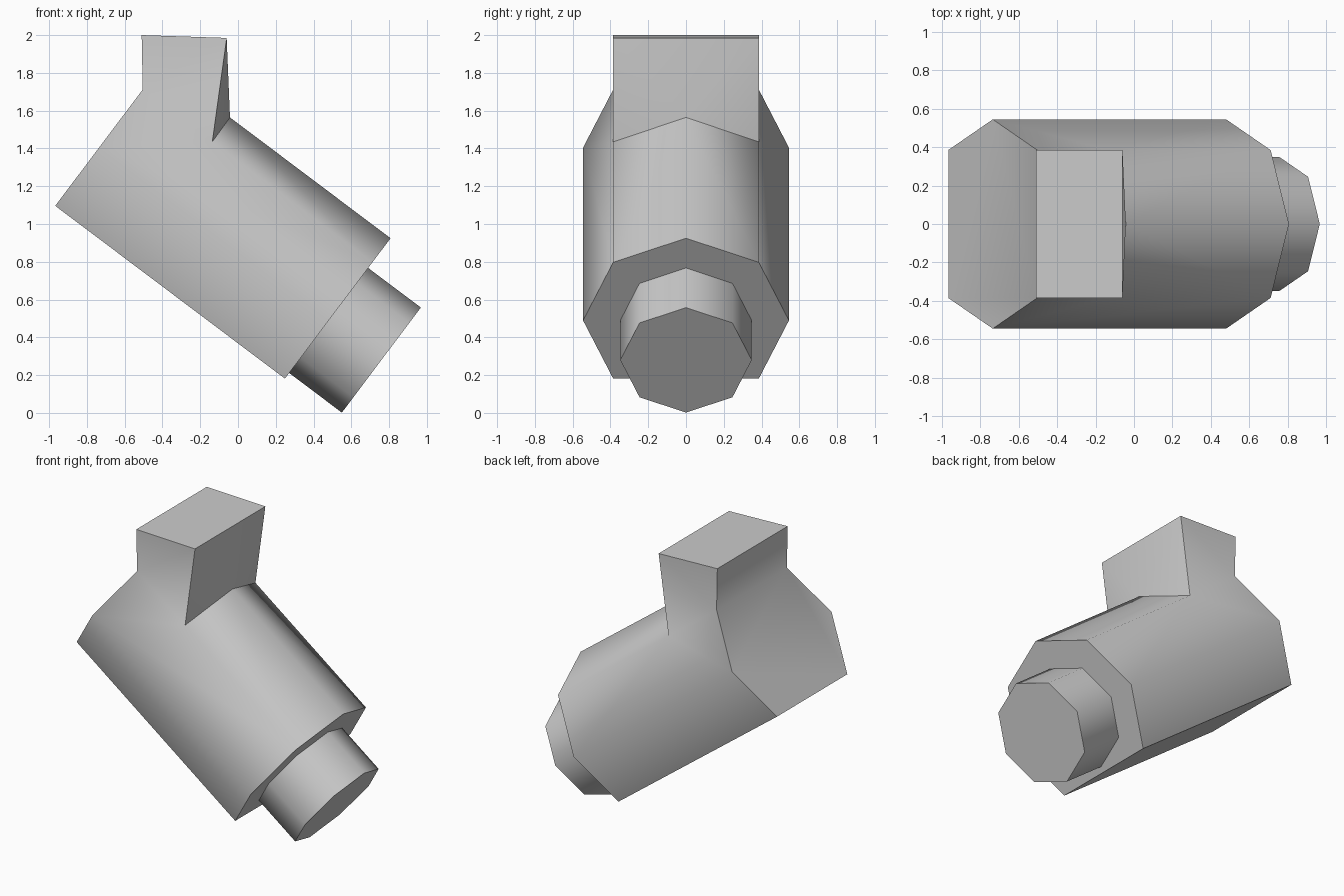
import bpy, bmesh, math
from mathutils import Vector

if "Cube" in bpy.data.objects:
    bpy.data.objects.remove(bpy.data.objects["Cube"], do_unlink=True)

grey = bpy.data.materials.new("plain grey")
grey.use_nodes = True
grey.diffuse_color = (0.6, 0.6, 0.6, 1)
grey.node_tree.nodes["Principled BSDF"].inputs["Base Color"].default_value = (0.6, 0.6, 0.6, 1)

# Tilted barrel frame: along the axis, across (y), and up from the axis
AXIS = Vector((0.799, 0, -0.601))
UP = Vector((0.601, 0, 0.799))
START = Vector((-0.736, 0, 1.404))
LENGTH, RADIUS = 1.522, 0.545
DIAG = RADIUS * math.sqrt(0.5)


def at(along, across, up):
    return START + AXIS * along + UP * up + Vector((0, across, 0))


def finish(name, bm):
    bmesh.ops.recalc_face_normals(bm, faces=bm.faces[:])
    mesh = bpy.data.meshes.new(name)
    bm.to_mesh(mesh)
    bm.free()
    mesh.materials.append(grey)
    obj = bpy.data.objects.new(name, mesh)
    bpy.context.collection.objects.link(obj)
    bpy.ops.object.select_all(action="DESELECT")
    obj.select_set(True)
    bpy.context.view_layer.objects.active = obj
    bpy.ops.object.shade_smooth_by_angle(angle=math.radians(50))


# Barrel with flat underside, joined to the square block on its top
bm = bmesh.new()
ridge = bm.verts.new(at(0.458, 0, RADIUS))
tip = bm.verts.new(at(LENGTH, 0, RADIUS))
sides = []
for s in (1, -1):
    points = {
        "back_high": at(0, s * DIAG, DIAG),
        "back_mid": at(0, s * RADIUS, 0),
        "back_low": at(0, s * DIAG, -DIAG),
        "front_high": at(LENGTH, s * DIAG, DIAG),
        "front_mid": at(LENGTH, s * RADIUS, 0),
        "front_low": at(LENGTH, s * DIAG, -DIAG),
        "foot": at(0.461, s * DIAG, DIAG),
        "top_back": Vector((-0.51, s * DIAG, 2.0)),
        "top_front": Vector((-0.06, s * DIAG, 1.985)),
    }
    v = {key: bm.verts.new(p) for key, p in points.items()}
    sides.append(v)
    for loop in ("back_high foot front_high front_mid back_mid",
                 "back_mid front_mid front_low back_low",
                 "back_high foot top_front top_back"):
        bm.faces.new([v[k] for k in loop.split()])
    bm.faces.new((ridge, v["foot"], v["front_high"], tip))
    bm.faces.new((ridge, v["foot"], v["top_front"]))

# Faces that span both sides
left, right = sides


def bridge(loop, extra=()):
    keys = loop.split()
    bm.faces.new([left[k] for k in keys] + [right[k] for k in reversed(keys)] + list(extra))


bridge("back_high back_mid back_low")
bridge("front_high front_mid front_low", [tip])
bridge("back_low front_low")
bridge("top_back top_front")
bridge("back_high top_back")
bridge("top_front", [ridge])
finish("barrel_with_block", bm)

# Narrow neck out of the lower end
bm = bmesh.new()
rings = []
for along in (LENGTH - 0.05, LENGTH + 0.349):
    rings.append([bm.verts.new(at(along, 0.348 * math.sin(i * math.pi / 4),
                                  0.348 * math.cos(i * math.pi / 4))) for i in range(8)])
for i in range(8):
    j = (i + 1) % 8
    bm.faces.new((rings[0][i], rings[0][j], rings[1][j], rings[1][i]))
for ring in rings:
    bm.faces.new(ring)
finish("neck", bm)
